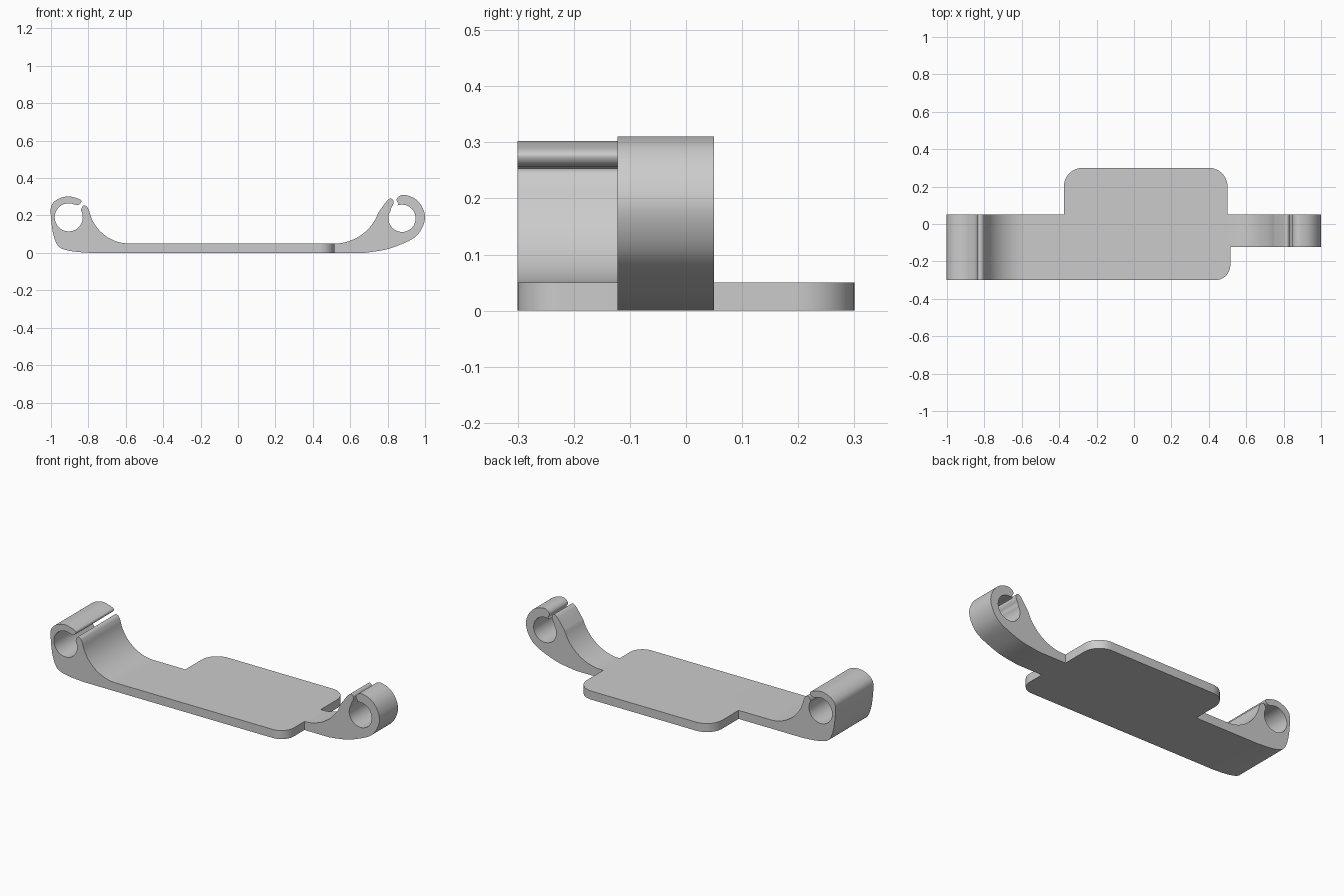
import bpy, bmesh
from math import radians, cos, sin
from mathutils import Vector

if "Cube" in bpy.data.objects:
    bpy.data.objects.remove(bpy.data.objects["Cube"])


def arc(cx, cy, r, a0, a1, n):
    angles = [radians(a0 + (a1 - a0) * i / n) for i in range(n + 1)]
    return [(cx + r * cos(a), cy + r * sin(a)) for a in angles]


def spline(points, n=5):
    # Catmull-Rom curve through the given points
    p = [Vector(q) for q in [points[0], *points, points[-1]]]
    out = []
    for a, b, c, d in zip(p, p[1:], p[2:], p[3:]):
        for i in range(n):
            t = i / n
            out.append(tuple(0.5 * (2 * b + (c - a) * t + (2 * a - 5 * b + 4 * c - d) * t**2
                                    + (3 * b - a - 3 * c + d) * t**3)))
    return out + [points[-1]]


def prism(bm, outline, place, lo, hi, open_edges):
    # Extrude an outline, leaving walls open where parts join
    pts = []
    for p in outline:
        if not pts or (Vector(p) - Vector(pts[-1])).length > 1e-4:
            pts.append(p)
    a = [bm.verts.new(place(*p, lo)) for p in pts]
    b = [bm.verts.new(place(*p, hi)) for p in pts]
    bm.faces.new(a[::-1])
    bm.faces.new(b)
    for i in range(len(pts)):
        j = (i + 1) % len(pts)
        if (pts[i], pts[j]) not in open_edges:
            bm.faces.new((a[i], a[j], b[j], b[i]))


def side(x, z, y):
    return (x, y, z)


def flat(x, y, z):
    return (x, y, z)


T = 0.05                       # plate thickness
XL, XR = -0.58, 0.515          # where the clips meet the plate
FRONT, MID, BACK = -0.30, -0.122, 0.05
bm = bmesh.new()

# Plate with rounded corners
joint_r = ((XR, MID), (XR, BACK))
joint_l = ((XL, BACK), (XL, FRONT))
plate = ([(XL, FRONT)] + arc(0.435, -0.22, 0.08, -90, 0, 12) + list(joint_r) + [(0.5, BACK)]
         + arc(0.4, 0.2, 0.1, 0, 90, 14) + arc(-0.275, 0.2, 0.1, 90, 180, 14)
         + [(-0.375, BACK), (XL, BACK)])
prism(bm, plate, flat, 0, T, [joint_r, joint_l])

# Wide left clip: outer wall and hook, bore, lip, fillet
hole = arc(-0.905, 0.19, 0.075, 75, 389, 44)
fillet = arc(XL, 0.27, 0.22, 192, 270, 20)[:-1] + [(XL, T)]
left = ([(XL, 0)]
        + spline([(-0.785, 0), (-0.875, 0.007), (-0.94, 0.022), (-0.97, 0.05), (-0.99, 0.11),
                  (-1, 0.19), (-1, 0.245), (-0.98, 0.276), (-0.945, 0.295), (-0.905, 0.302),
                  (-0.86, 0.292), (-0.841, 0.283), (-0.837, 0.274), (-0.845, 0.262),
                  (-0.862, 0.256), hole[0]])
        + hole
        + spline([hole[-1], (-0.836, 0.24), (-0.826, 0.253), (-0.812, 0.25),
                  (-0.803, 0.24), fillet[0]])
        + fillet)
prism(bm, left, side, FRONT, BACK, [((XL, T), (XL, 0))])

# Narrow right clip
hole = arc(0.877, 0.185, 0.073, 110, -213, 44)
fillet = arc(XR, 0.30, 0.25, -20, -90, 20)[:-1] + [(XR, T)]
right = ([(XR, 0)]
         + spline([(0.676, 0), (0.783, 0.016), (0.863, 0.042), (0.938, 0.078), (0.98, 0.125),
                   (1, 0.19), (0.982, 0.25), (0.943, 0.292), (0.89, 0.31), (0.863, 0.304),
                   (0.849, 0.289), (0.85, 0.276), (0.857, 0.265), hole[0]])
         + hole
         + spline([hole[-1], (0.819, 0.24), (0.829, 0.258), (0.831, 0.278), (0.818, 0.291),
                   (0.803, 0.284), (0.787, 0.266), (0.77, 0.243), fillet[0]])
         + fillet)
prism(bm, right, side, MID, BACK, [((XR, T), (XR, 0))])

# Weld the three parts into one closed bracket
bmesh.ops.remove_doubles(bm, verts=bm.verts, dist=1e-5)
bmesh.ops.recalc_face_normals(bm, faces=bm.faces)
mesh = bpy.data.meshes.new("clip_bracket")
bm.to_mesh(mesh)
bm.free()
bracket = bpy.data.objects.new("clip_bracket", mesh)
bpy.context.collection.objects.link(bracket)
bpy.context.view_layer.objects.active = bracket
bracket.select_set(True)
bpy.ops.object.shade_smooth_by_angle(angle=radians(30))
